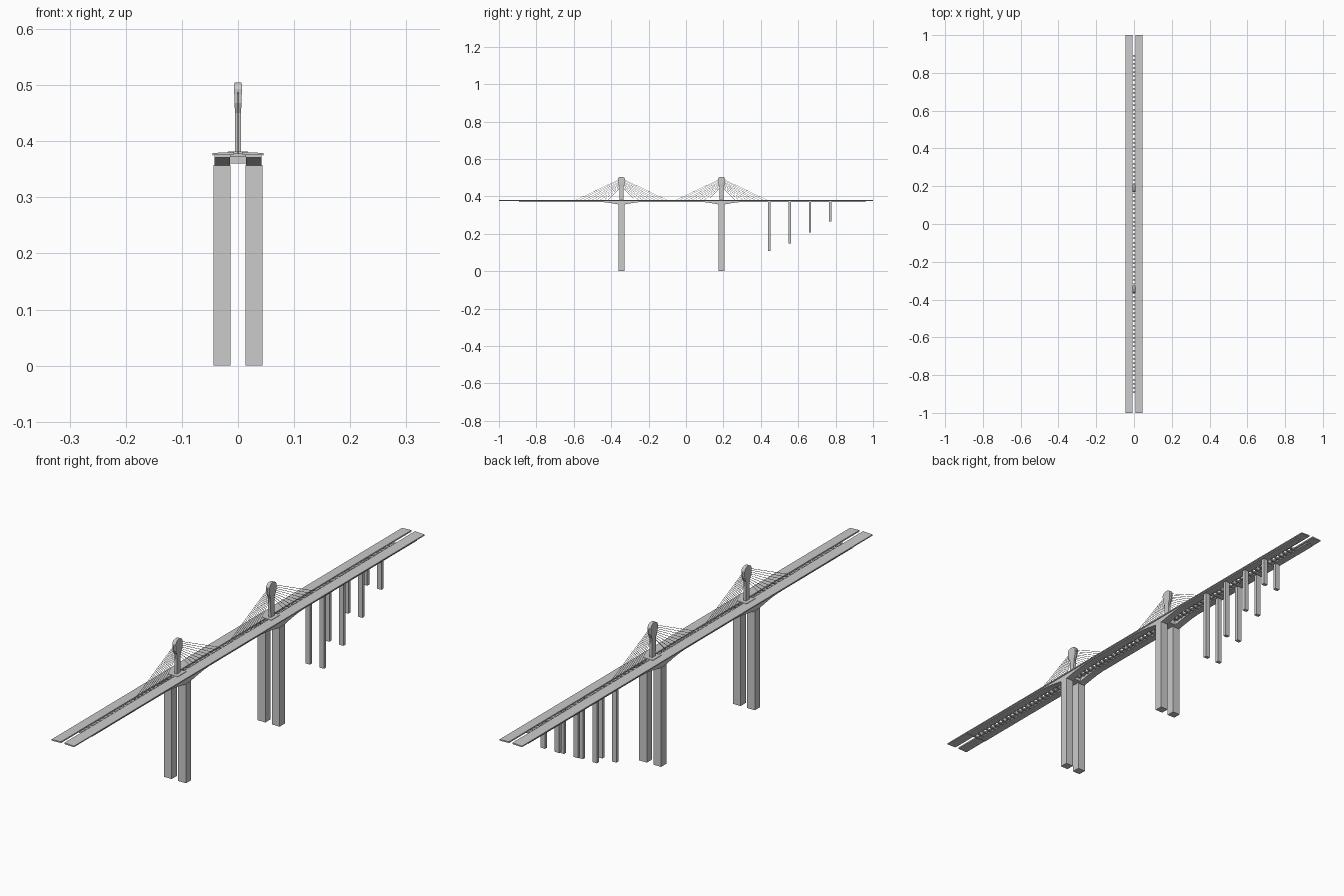
import bpy, bmesh, math
from mathutils import Vector

if "Cube" in bpy.data.objects:
    bpy.data.objects.remove(bpy.data.objects["Cube"])

PYLONS = (-0.345, 0.19)
SIDES = ((-1, "left"), (1, "right"))


def finish(name, bm):
    bmesh.ops.recalc_face_normals(bm, faces=bm.faces)
    me = bpy.data.meshes.new(name)
    bm.to_mesh(me)
    bm.free()
    ob = bpy.data.objects.new(name, me)
    bpy.context.collection.objects.link(ob)
    return ob


def add_box(bm, x0, x1, y0, y1, z0, z1):
    vs = bmesh.ops.create_cube(bm, size=1)["verts"]
    for v in vs:
        v.co = Vector(((x0 + x1) / 2 + v.co.x * (x1 - x0),
                       (y0 + y1) / 2 + v.co.y * (y1 - y0),
                       (z0 + z1) / 2 + v.co.z * (z1 - z0)))


def box(name, *dims):
    bm = bmesh.new()
    add_box(bm, *dims)
    return finish(name, bm)


def prism(name, points, offset):
    bm = bmesh.new()
    face = bm.faces.new([bm.verts.new(p) for p in points])
    ext = bmesh.ops.extrude_face_region(bm, geom=[face])["geom"]
    moved = [g for g in ext if isinstance(g, bmesh.types.BMVert)]
    bmesh.ops.translate(bm, verts=moved, vec=offset)
    return finish(name, bm)


def add_cable(bm, a, b, r=0.0008, n=6):
    a, b = Vector(a), Vector(b)
    u = (b - a).normalized()
    s = Vector((1, 0, 0))
    t = u.cross(s)
    rings = []
    for p in (a, b):
        rings.append([bm.verts.new(p + r * (s * math.cos(k * math.tau / n) + t * math.sin(k * math.tau / n)))
                      for k in range(n)])
    for k in range(n):
        j = (k + 1) % n
        bm.faces.new((rings[0][k], rings[0][j], rings[1][j], rings[1][k]))


# Underside of the girder, deepening in a curve at each pylon
underside = [(-0.89, 0.371)]
for yp in PYLONS:
    for d in (-0.12, -0.09, -0.06, -0.03, -0.016, 0.016, 0.03, 0.06, 0.09, 0.12):
        f = max(0, (abs(d) - 0.016) / 0.104)
        underside.append((yp + d, 0.371 - 0.014 * (1 - f) ** 1.5))
underside.append((0.96, 0.371))
outline = [(-0.89, 0.377)] + underside + [(0.96, 0.377)]

for s, side in SIDES:
    # Road slab, falling slightly to the outer edge
    prism(f"road_deck_{side}",
          [(s * x, -1, z) for x, z in ((0.007, 0.381), (0.045, 0.379), (0.045, 0.375), (0.007, 0.376))],
          (0, 2, 0))
    # Haunched girder below the slab
    prism(f"girder_{side}", [(s * 0.014, y, z) for y, z in outline], (s * 0.028, 0, 0))
    # Tall main piers
    for i, yp in enumerate(PYLONS):
        a, b = sorted((s * 0.013, s * 0.044))
        box(f"main_pier_{i + 1}_{side}", a, b, yp - 0.015, yp + 0.015, 0, 0.358)
    # Approach piers, stepping up the valley side
    for i, (y, z) in enumerate(((0.444, 0.107), (0.555, 0.147), (0.663, 0.207), (0.771, 0.267))):
        a, b = sorted((s * 0.019, s * 0.037))
        box(f"approach_pier_{i + 1}_{side}", a, b, y - 0.0065, y + 0.0065, z, 0.373)

# Cross beams tying the two decks together
bm = bmesh.new()
for i in range(82):
    y = -0.89 + i * 0.022
    add_box(bm, -0.014, 0.014, y - 0.004, y + 0.004, 0.372, 0.378)
finish("cross_beams", bm)

for i, yp in enumerate(PYLONS):
    # Base block carrying the pylon between the decks
    box(f"pylon_base_{i + 1}", -0.018, 0.018, yp - 0.025, yp + 0.025, 0.360, 0.382)

    # Pylon with a wider chamfered head
    bm = bmesh.new()
    prev = None
    for z, hx, hy in ((0.38, 0.005, 0.010), (0.450, 0.005, 0.011), (0.468, 0.0065, 0.019),
                      (0.493, 0.0068, 0.020), (0.501, 0.0068, 0.015), (0.505, 0.006, 0.007)):
        ring = [bm.verts.new((sx * hx, yp + sy * hy, z))
                for sx, sy in ((-1, -1), (1, -1), (1, 1), (-1, 1))]
        if prev:
            for k in range(4):
                j = (k + 1) % 4
                bm.faces.new((prev[k], prev[j], ring[j], ring[k]))
        else:
            bm.faces.new(ring[::-1])
        prev = ring
    bm.faces.new(prev)
    finish(f"pylon_{i + 1}", bm)

    # Fan of stay cables in the median
    bm = bmesh.new()
    for s in (-1, 1):
        for k in range(9):
            t = k / 8
            add_cable(bm, (0, yp + s * 0.008, 0.445 + 0.048 * t),
                      (0, yp + s * (0.075 + 0.175 * t), 0.377))
    finish(f"stay_cables_{i + 1}", bm)
